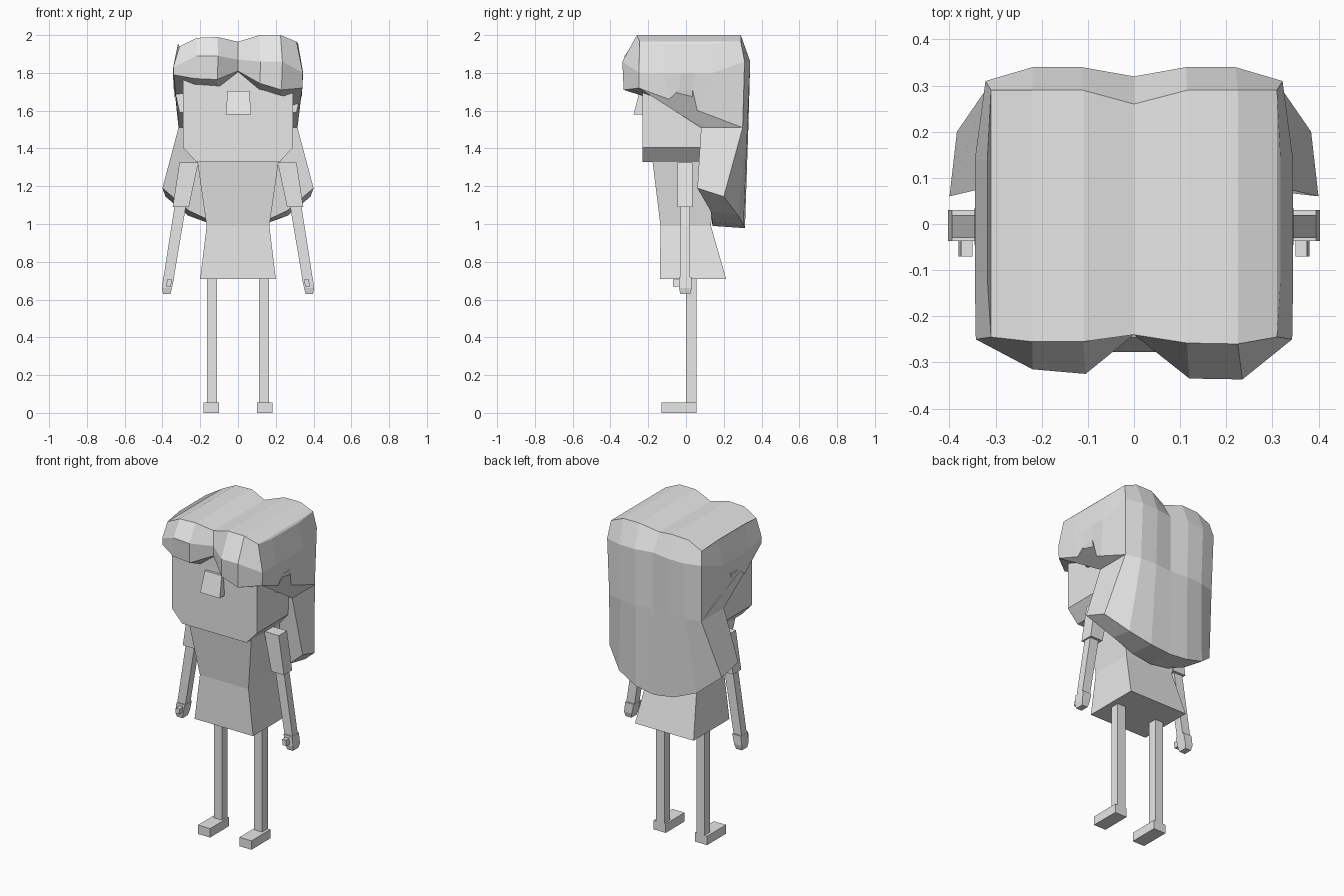
import bpy, bmesh

grey = bpy.data.materials.new("plain_grey")
grey.diffuse_color = (0.8, 0.8, 0.8, 1)


def make(name, verts, faces):
    bm = bmesh.new()
    vs = [bm.verts.new(v) for v in verts]
    for f in faces:
        bm.faces.new([vs[i] for i in f])
    bmesh.ops.recalc_face_normals(bm, faces=bm.faces)
    me = bpy.data.meshes.new(name)
    bm.to_mesh(me)
    bm.free()
    me.materials.append(grey)
    ob = bpy.data.objects.new(name, me)
    bpy.context.collection.objects.link(ob)
    return ob


def tower(name, levels, side=1):
    """Stack of rectangles: (z, x0, x1, y0, y1), bottom to top."""
    verts, faces = [], []
    for z, x0, x1, y0, y1 in levels:
        verts += [(side * x0, y0, z), (side * x1, y0, z),
                  (side * x1, y1, z), (side * x0, y1, z)]
    for k in range(len(levels) - 1):
        for i in range(4):
            j = (i + 1) % 4
            faces.append((4*k + i, 4*k + j, 4*k + 4 + j, 4*k + 4 + i))
    n = len(verts)
    faces += [(0, 1, 2, 3), (n - 4, n - 3, n - 2, n - 1)]
    return make(name, verts, faces)


def mir(half, sign=1):
    """Extend four values (outside to middle) to seven."""
    return half + [sign * v for v in half[2::-1]]


def ring(front, back, sides):
    """Closed loop: front row, right side, back row, left side."""
    f, b = list(zip(*front)), list(zip(*back))
    left = [(-x, y, z) for x, y, z in reversed(sides)]
    return f + sides + b[::-1] + left


def loft(name, rings, s):
    """Skin the loops and close both ends with strips from front to back."""
    n = 14 + 2 * s
    verts = [v for r in rings for v in r]
    faces = []
    for k in range(len(rings) - 1):
        for i in range(n):
            j = (i + 1) % n
            faces.append((k*n + i, k*n + j, k*n + n + j, k*n + n + i))
    for o in (0, (len(rings) - 1) * n):
        back = [o + 13 + s - i for i in range(7)]
        for i in range(6):
            faces.append((o + i, o + i + 1, back[i + 1], back[i]))
        if s:
            faces.append([o + 6] + [o + 7 + i for i in range(s)] + [back[6]])
            faces.append([back[0]] + [o + 14 + s + i for i in range(s)] + [o])
    return make(name, verts, faces)


# Dress with a narrow waist and flared hem
tower("dress", [(0.71, -0.2, 0.2, -0.138, 0.212),
                (0.99, -0.166, 0.166, -0.135, 0.132),
                (1.33, -0.215, 0.215, -0.177, 0.165)])

# Head with bevelled jaw, and wedge nose
tower("head", [(1.328, -0.22, 0.22, -0.23, 0.23),
               (1.405, -0.291, 0.291, -0.23, 0.23),
               (1.90, -0.291, 0.291, -0.23, 0.23)])
tower("nose", [(1.58, -0.065, 0.07, -0.278, -0.22),
               (1.705, -0.055, 0.06, -0.245, -0.22)])

# Limbs and ears, both sides
for side, tag in ((-1, "left"), (1, "right")):
    tower(tag + "_leg", [(0.05, 0.11, 0.165, 0.0, 0.055),
                         (0.72, 0.11, 0.165, 0.0, 0.055)], side)
    tower(tag + "_foot", [(0, 0.1, 0.183, -0.13, 0.055),
                          (0.055, 0.1, 0.183, -0.13, 0.055)], side)
    tower(tag + "_sleeve", [(1.09, 0.26, 0.346, -0.045, 0.035),
                            (1.325, 0.21, 0.31, -0.045, 0.035)], side)
    tower(tag + "_forearm", [(0.70, 0.342, 0.397, -0.03, 0.02),
                             (1.10, 0.275, 0.335, -0.03, 0.02)], side)
    tower(tag + "_hand", [(0.63, 0.358, 0.397, -0.03, 0.022),
                          (0.66, 0.35, 0.403, -0.037, 0.03),
                          (0.72, 0.337, 0.395, -0.037, 0.03)], side)
    tower(tag + "_thumb", [(0.67, 0.355, 0.38, -0.07, -0.03),
                           (0.705, 0.35, 0.375, -0.07, -0.03)], side)
    tower(tag + "_ear", [(1.59, 0.28, 0.31, -0.052, 0.035),
                         (1.71, 0.28, 0.335, -0.045, 0.035)], side)

# Hair cap: two-lobed crown, bulging fringe, back down to the nape crease
top_x = [-0.31, -0.22, -0.11, 0, 0.115, 0.225, 0.31]
top_z = [1.94, 1.985, 1.99, 1.965, 2.0, 2.0, 1.965]
crown = ring(
    (top_x, [-0.245, -0.255, -0.255, -0.24, -0.258, -0.26, -0.245], top_z),
    (top_x, mir([0.29, 0.29, 0.29, 0.26]), top_z),
    [(0.318, y, 1.955) for y in (-0.12, -0.03, 0.05, 0.14)])
bulge = ring(
    ([-0.343, -0.22, -0.105, 0, 0.12, 0.235, 0.343],
     [-0.25, -0.315, -0.325, -0.24, -0.335, -0.337, -0.25],
     [1.83, 1.89, 1.89, 1.87, 1.86, 1.86, 1.80]),
    (mir([-0.322, -0.22, -0.113, 0], -1), mir([0.31, 0.34, 0.34, 0.32]),
     [1.86] * 7),
    [(0.345, y, 1.80) for y in (-0.12, -0.03, 0.05, 0.14)])
nape_x = mir([-0.315, -0.22, -0.113, 0], -1)
nape_y = mir([0.30, 0.325, 0.33, 0.32])
fringe = ring(
    ([-0.34, -0.23, -0.11, 0, 0.115, 0.23, 0.34],
     [-0.25, -0.305, -0.315, -0.24, -0.325, -0.33, -0.25],
     [1.79, 1.77, 1.765, 1.81, 1.745, 1.71, 1.72]),
    (nape_x, nape_y, [1.51] * 7),
    [(0.337, -0.09, 1.66), (0.335, -0.035, 1.71),
     (0.33, 0.035, 1.71), (0.315, 0.08, 1.51)])
loft("hair_cap", [crown, bulge, fringe], 4)

# Flared lower hair hanging behind the shoulders
nape = ring((nape_x, [0.08] * 7, [1.51] * 7), (nape_x, nape_y, [1.51] * 7), [])
tips = ring(
    (mir([-0.4, -0.26, -0.13, 0], -1), mir([0.06, 0.13, 0.14, 0.14]),
     mir([1.19, 1.07, 1.01, 0.99])),
    (mir([-0.384, -0.265, -0.13, 0], -1), mir([0.2, 0.275, 0.305, 0.312]),
     mir([1.145, 1.045, 0.995, 0.978])), [])
loft("long_hair", [nape, tips], 0)
